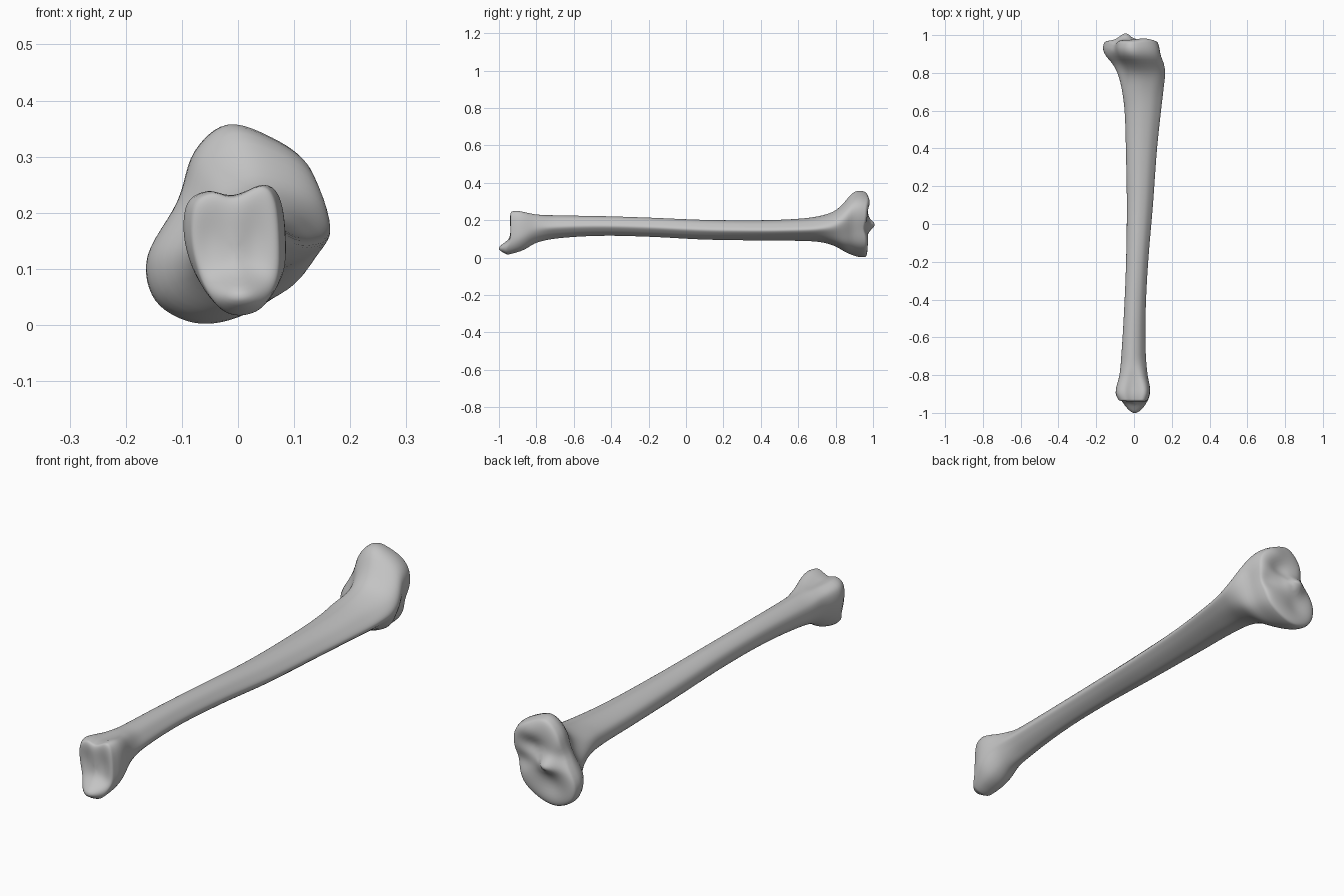
import bpy, bmesh, math
from mathutils import Vector

cube = bpy.data.objects.get("Cube")
if cube:
    bpy.data.objects.remove(cube)

SIDES = 72

bone = bpy.data.materials.new("bone grey")
bone.use_nodes = True
bone.diffuse_color = (0.55, 0.55, 0.55, 1)
bone.node_tree.nodes["Principled BSDF"].inputs["Base Color"].default_value = bone.diffuse_color

# Cross-section outlines, clockwise from the top; only their shape matters
shaft_shape = [(-.1, 1), (.4, .85), (.75, .5), (1, 0), (.75, -.45), (.35, -.8),
               (-.1, -1), (-.55, -.85), (-.9, -.45), (-1, 0), (-.9, .5), (-.55, .85)]
knee_shape = [(-.02, .36), (.06, .335), (.12, .29), (.135, .23), (.115, .14), (.08, .06),
              (0, .01), (-.08, 0), (-.15, .04), (-.165, .12), (-.11, .22), (-.08, .31)]
ankle_shape = [(-.01, .23), (.045, .25), (.072, .22), (.08, .14), (.075, .08), (.045, .03),
               (0, .015), (-.04, .03), (-.075, .08), (-.095, .15), (-.09, .215), (-.055, .238)]

# Extents along the bone: y, x min, x max, z min, z max
extents = [(-.93, -.085, .075, .016, .248), (-.9, -.098, .085, .025, .251),
           (-.86, -.093, .084, .045, .243), (-.8, -.077, .072, .08, .231),
           (-.68, -.066, .062, .104, .226), (-.45, -.052, .062, .117, .222),
           (-.2, -.042, .075, .112, .214), (.1, -.038, .1, .097, .202),
           (.4, -.043, .122, .092, .2), (.6, -.05, .143, .09, .208),
           (.72, -.066, .157, .083, .224), (.8, -.088, .165, .06, .253),
           (.85, -.115, .158, .031, .3), (.89, -.15, .142, .013, .347),
           (.93, -.166, .135, .002, .36), (.955, -.16, .128, .002, .352)]


def smooth(a, b, t):
    t = min(1, max(0, (t - a) / (b - a)))
    return t * t * (3 - 2 * t)


def resample(points):
    """Closed smooth curve through the points."""
    n, out = len(points), []
    for i in range(SIDES):
        k, t = divmod(i * n / SIDES, 1)
        a, b, c, d = (Vector(points[(int(k) + j) % n]) for j in (-1, 0, 1, 2))
        out.append(b + (c - a) * t / 2 + (a - b * 2.5 + c * 2 - d / 2) * t * t
                   + ((b - c) * 3 + d - a) * t ** 3 / 2)
    return fit(out, (-1, 1, -1, 1))


def fit(points, box):
    """Scale an outline into the box."""
    lo = [min(p[k] for p in points) for k in (0, 1)]
    hi = [max(p[k] for p in points) for k in (0, 1)]
    return [Vector([box[2 * k] + (p[k] - lo[k]) / (hi[k] - lo[k]) * (box[2 * k + 1] - box[2 * k])
                    for k in (0, 1)]) for p in points]


def slope(i):
    a, b = extents[max(0, i - 1)], extents[min(len(extents) - 1, i + 1)]
    return [(q - p) / (b[0] - a[0]) for p, q in zip(a[1:], b[1:])]


def box_at(y):
    """Smoothly interpolated extents at y."""
    i = max(k for k in range(len(extents) - 1) if extents[k][0] <= y or k == 0)
    a, b = extents[i], extents[i + 1]
    h = b[0] - a[0]
    t = (y - a[0]) / h
    blend = t * t * (3 - 2 * t)
    return [p + (q - p) * blend + h * (m * t * (1 - t) ** 2 - n * t * t * (1 - t))
            for p, q, m, n in zip(a[1:], b[1:], slope(i), slope(i + 1))]


def hill(x, z, cx, cz, rx, rz):
    return math.exp(-((x - cx) / rx) ** 2 - ((z - cz) / rz) ** 2)


def relief(p):
    """Joint surfaces: sockets and spine at the knee, ankle prong at the other end."""
    x, y, z = p
    if y > 0:
        bump = (.036 * hill(x, z, -.045, .175, .04, .03) + .012 * hill(x, z, .06, .3, .06, .05)
                - .018 * hill(x, z, .03, .235, .05, .035) - .012 * hill(x, z, -.06, .09, .055, .045)
                - .02 * hill(x, z, -.12, .22, .035, .03) - .016 * hill(x, z, .09, .16, .05, .035))
        y += bump * smooth(.88, .96, y)
    else:
        bump = (-.06 * hill(x, z, .005, .05, .058, .034) + .012 * hill(x, z, -.05, .15, .035, .06)
                + .01 * hill(x, z, .03, .15, .03, .06))
        y += bump * smooth(-.87, -.935, y)
    return Vector((x, y, z))


shaft, knee, ankle = map(resample, (shaft_shape, knee_shape, ankle_shape))


def section(y):
    wk, wa = smooth(.66, .92, y), smooth(-.7, -.9, y)
    mixed = [s * (1 - wk - wa) + k * wk + a * wa for s, k, a in zip(shaft, knee, ankle)]
    return [Vector((p.x, y, p.y)) for p in fit(mixed, box_at(y))]


def cap(y, bulge):
    """Rings closing an end with a rounded rim."""
    ring = section(y)
    x0, x1, z0, z1 = box_at(y)
    centre = Vector(((x0 + x1) / 2, y, (z0 + z1) / 2))
    rings = []
    for k in range(1, 14):
        s = math.cos(k / 14 * math.pi / 2)
        lift = Vector((0, bulge * math.sqrt(1 - s ** 6), 0))
        rings.append([centre + (p - centre) * s + lift for p in ring])
    return rings


# Whole bone lofted from the ankle end to the knee end
start, end = extents[0][0], extents[-1][0]
count = 110
rings = cap(start, -.014)[::-1]
rings += [section(start + (end - start) * i / count) for i in range(count + 1)]
rings += cap(end, .02)

bm = bmesh.new()
loops = [[bm.verts.new(relief(p)) for p in ring] for ring in rings]
for a, b in zip(loops, loops[1:]):
    for i in range(SIDES):
        j = (i + 1) % SIDES
        bm.faces.new((a[i], a[j], b[j], b[i]))
for loop in (loops[0], loops[-1]):
    middle = sum((v.co for v in loop), Vector()) / SIDES
    tip = bm.verts.new(middle)
    for i in range(SIDES):
        bm.faces.new((loop[i], loop[(i + 1) % SIDES], tip))

# Soften the joint surfaces a little
for _ in range(2):
    bmesh.ops.smooth_vert(bm, verts=[v for v in bm.verts if abs(v.co.y) > .8], factor=.4,
                          use_axis_x=True, use_axis_y=True, use_axis_z=True)
bmesh.ops.recalc_face_normals(bm, faces=bm.faces)
mesh = bpy.data.meshes.new("shin_bone")
bm.to_mesh(mesh)
bm.free()
mesh.materials.append(bone)
shin_bone = bpy.data.objects.new("shin_bone", mesh)
bpy.context.collection.objects.link(shin_bone)
for face in mesh.polygons:
    face.use_smooth = True
